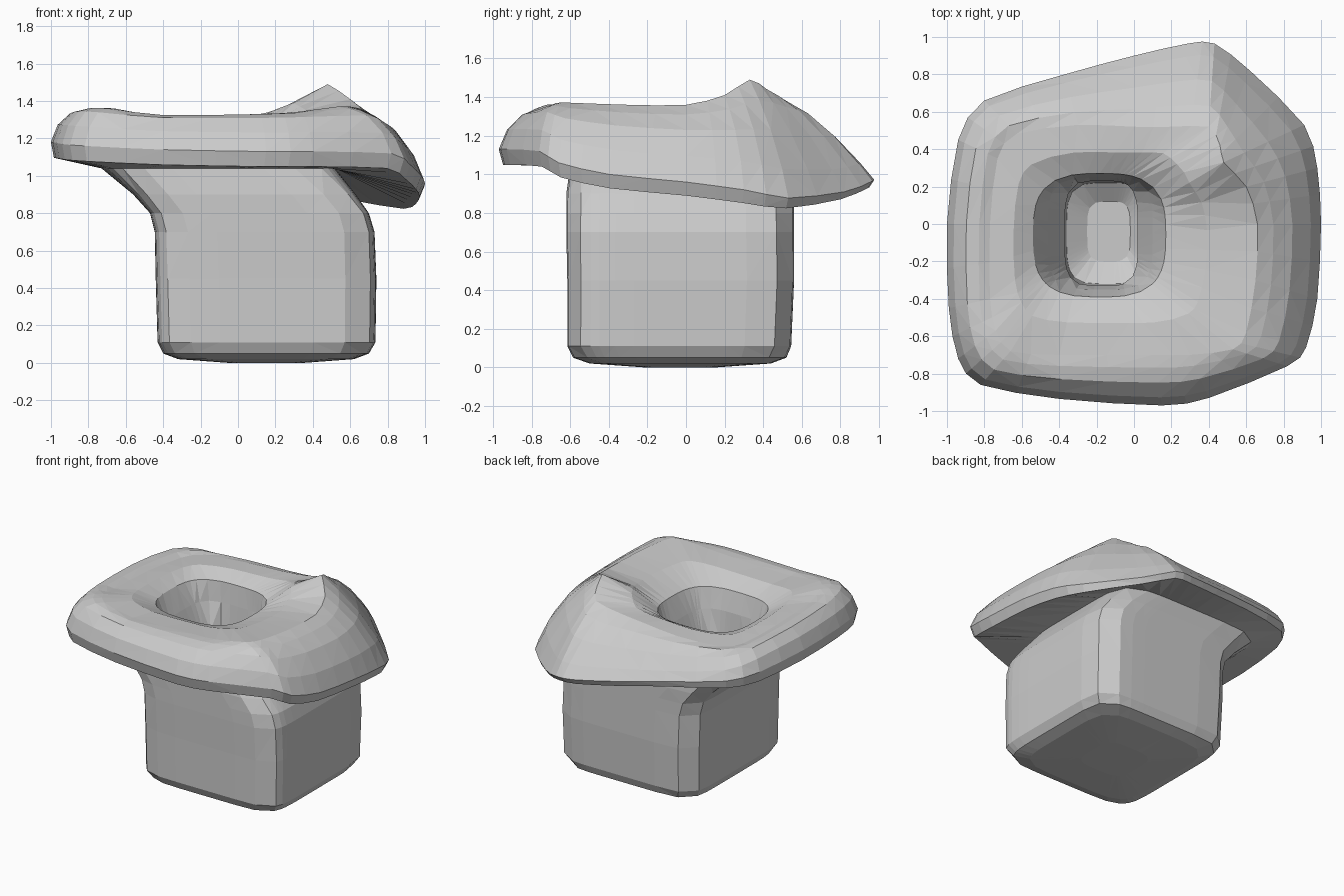
import bpy, bmesh, math
from mathutils import Vector

if "Cube" in bpy.data.objects:
    bpy.data.objects.remove(bpy.data.objects["Cube"])

# Cap outline (x, y, underside z), counter-clockwise from +x
RIM = [(1, 0, .88), (.98, .3, .84), (.91, .53, .81), (.62, .82, .86), (.43, .965, .92),
       (.29, .965, .93), (0, .9, .97), (-.37, .8, 1.03), (-.8, .66, 1.08), (-.94, .45, 1.09),
       (-1, 0, 1.1), (-.99, -.45, 1.1), (-.94, -.72, 1.09), (-.82, -.86, 1.08), (-.4, -.935, 1.06),
       (.15, -.97, 1.05), (.4, -.93, 1.05), (.82, -.76, 1.04), (.92, -.66, .98), (.98, -.4, .92)]
# Highest line of the cap
CREST = [(.66, 0, 1.36), (.6, .2, 1.41), (.48, .33, 1.49), (.46, .42, 1.44), (.4, .52, 1.38),
         (.2, .52, 1.34), (0, .52, 1.32), (-.3, .53, 1.3), (-.63, .48, 1.29), (-.73, .35, 1.29),
         (-.77, 0, 1.31), (-.77, -.4, 1.33), (-.74, -.57, 1.36), (-.66, -.68, 1.36), (-.4, -.7, 1.32),
         (.1, -.7, 1.33), (.3, -.7, 1.34), (.53, -.67, 1.37), (.6, -.58, 1.37), (.65, -.3, 1.36)]


def densify(pts):
    """Insert a curved midpoint between neighbouring control points."""
    p = [Vector(q) for q in pts]
    out = []
    for i in range(len(p)):
        a, b, c, d = p[i - 1], p[i], p[(i + 1) % len(p)], p[(i + 2) % len(p)]
        out += [b, (b + c) * .55 - (a + d) * .05]
    return out


rim, crest = densify(RIM), densify(CREST)
N = len(rim)
angles = [math.atan2(p.y, p.x) for p in rim]


def ring(z, x0, x1, y0, y1, n):
    """Rounded-rectangle ring with points in the cap's directions."""
    cx, cy, a, b = (x0 + x1) / 2, (y0 + y1) / 2, (x1 - x0) / 2, (y1 - y0) / 2
    out = []
    for t in angles:
        c, s = math.cos(t), math.sin(t)
        r = (abs(c / a) ** n + abs(s / b) ** n) ** (-1 / n)
        out.append(Vector((cx + r * c, cy + r * s, z)))
    return out


def loft(name, rings, cap_start=False, cap_end=False):
    bm = bmesh.new()
    rows = [[bm.verts.new(p) for p in r] for r in rings]
    for lo, hi in zip(rows, rows[1:]):
        for i in range(N):
            j = (i + 1) % N
            bm.faces.new((lo[i], lo[j], hi[j], hi[i]))
    if cap_start:
        bm.faces.new(rows[0][::-1])
    if cap_end:
        bm.faces.new(rows[-1])
    bmesh.ops.triangulate(bm, faces=bm.faces[:])
    me = bpy.data.meshes.new(name)
    bm.to_mesh(me)
    bm.free()
    ob = bpy.data.objects.new(name, me)
    bpy.context.collection.objects.link(ob)
    return ob


# Seam where the body meets the underside of the cap
seam = ring(1.04, -.73, .52, -.6, .54, 6)

# Blocky rounded body, flaring left under the cap
loft("body", [
    ring(0, -.05, .35, -.22, .16, 4),
    ring(.02, -.32, .62, -.5, .44, 6),
    ring(.05, -.4, .7, -.585, .52, 7),
    ring(.11, -.43, .735, -.615, .545, 8),
    ring(.45, -.44, .74, -.615, .56, 8),
    ring(.7, -.445, .73, -.62, .56, 8),
    ring(.8, -.47, .7, -.62, .56, 8),
    ring(.9, -.56, .63, -.62, .56, 7),
    seam], cap_start=True)

# Cap: underside, rolled rim, bulging slope, crest, funnel and deep hole
under = [p.lerp(s, .06) for p, s in zip(rim, seam)]
# Rolled edge is thick at the front and left, thin at the back
thick = [min(1, max(0, (abs(i - 10.5) - 4) / 4)) for i in range(N)]
edge = [p + Vector((0, 0, .045 + .035 * t)) for p, t in zip(rim, thick)]


def slope(f, bulge_thin, bulge_thick):
    return [e.lerp(c, f) + Vector((0, 0, bulge_thin + (bulge_thick - bulge_thin) * t))
            for e, c, t in zip(edge, crest, thick)]


lip = ring(1.25, -.54, .17, -.39, .27, 3)
funnel = [c.lerp(l, .55) + Vector((0, 0, .03)) for c, l in zip(crest, lip)]
loft("cap", [
    seam, under, edge, slope(.16, .025, .07), slope(.45, .05, .09), slope(.75, .04, .05),
    crest, funnel, lip,
    ring(1.1, -.46, .1, -.35, .25, 4),
    ring(.9, -.37, .02, -.33, .23, 4),
    ring(.7, -.37, .05, -.33, .23, 4),
    ring(.45, -.36, .06, -.32, .22, 4),
    ring(.38, -.25, -.02, -.2, .12, 4)], cap_end=True)
